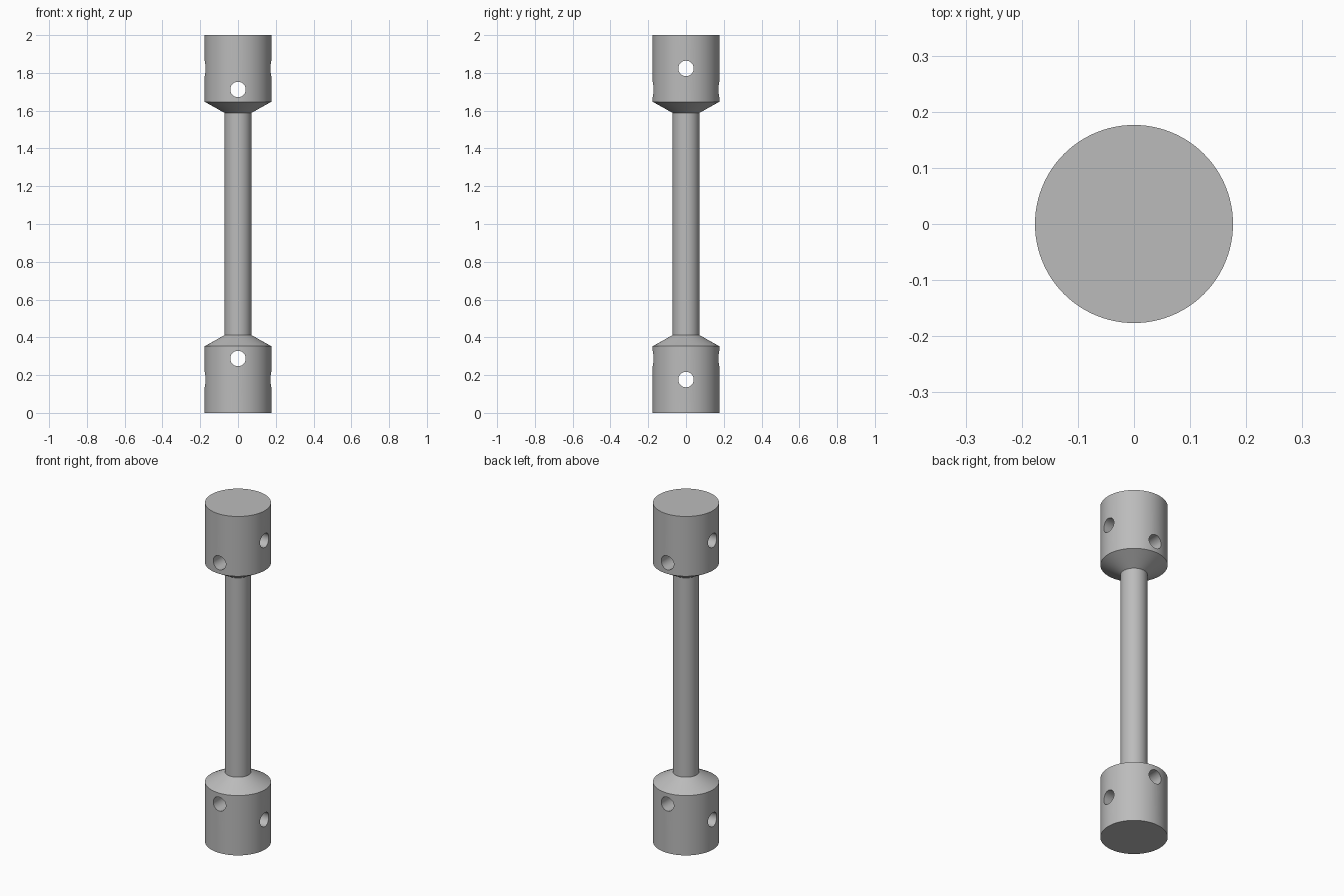
import bpy
import math

SIDES = 96
R_HEAD, R_SHAFT, R_HOLE = 0.1765, 0.0706, 0.041
HEAD_H, CONE_TOP, LENGTH = 0.353, 0.412, 2.0

cube = bpy.data.objects.get("Cube")
if cube:
    bpy.data.objects.remove(cube, do_unlink=True)

# Plain steel
steel = bpy.data.materials.new("grey steel")
steel.use_nodes = True
GREY = (0.5, 0.5, 0.5, 1)
steel.diffuse_color = GREY
steel.node_tree.nodes["Principled BSDF"].inputs["Base Color"].default_value = GREY


def lathe(name, profile):
    """Turn a (radius, height) profile around z and cap both ends."""
    verts, faces = [], []
    for r, z in profile:
        for i in range(SIDES):
            a = 2 * math.pi * i / SIDES
            verts.append((r * math.cos(a), r * math.sin(a), z))
    for k in range(len(profile) - 1):
        for i in range(SIDES):
            j = (i + 1) % SIDES
            lo, hi = k * SIDES, (k + 1) * SIDES
            faces.append((lo + i, lo + j, hi + j, hi + i))
    faces.append(tuple(reversed(range(SIDES))))
    faces.append(tuple(range(len(verts) - SIDES, len(verts))))
    mesh = bpy.data.meshes.new(name)
    mesh.from_pydata(verts, [], faces)
    mesh.materials.append(steel)
    obj = bpy.data.objects.new(name, mesh)
    bpy.context.collection.objects.link(obj)
    return obj


def drill(obj, z, rotation):
    """Cut a round hole right through at height z."""
    bpy.ops.mesh.primitive_cylinder_add(
        vertices=48, radius=R_HOLE, depth=0.6, location=(0, 0, z), rotation=rotation)
    cutter = bpy.context.object
    cutter.name = "hole_cutter"
    cutter.hide_render = True
    cutter.data.materials.append(steel)
    mod = obj.modifiers.new("hole", 'BOOLEAN')
    mod.operation = 'DIFFERENCE'
    mod.solver = 'EXACT'
    mod.object = cutter
    bpy.context.view_layer.objects.active = obj
    bpy.ops.object.modifier_apply(modifier=mod.name)
    bpy.data.objects.remove(cutter, do_unlink=True)


# Turned body: lower head, cone, shaft, then the same mirrored
half = [(R_HEAD, 0), (R_HEAD, HEAD_H), (R_SHAFT, CONE_TOP)]
body = lathe("double_headed_rod", half + [(r, LENGTH - z) for r, z in reversed(half)])

# Crossed tommy-bar holes in each head
ALONG_Y, ALONG_X = (math.pi / 2, 0, 0), (0, math.pi / 2, 0)
for z, rotation in ((0.1765, ALONG_X), (0.288, ALONG_Y)):
    drill(body, z, rotation)
    drill(body, LENGTH - z, rotation)

# Smooth round walls, crisp rims
bpy.ops.object.select_all(action='DESELECT')
body.select_set(True)
bpy.context.view_layer.objects.active = body
bpy.ops.object.shade_smooth_by_angle(angle=math.radians(25))
